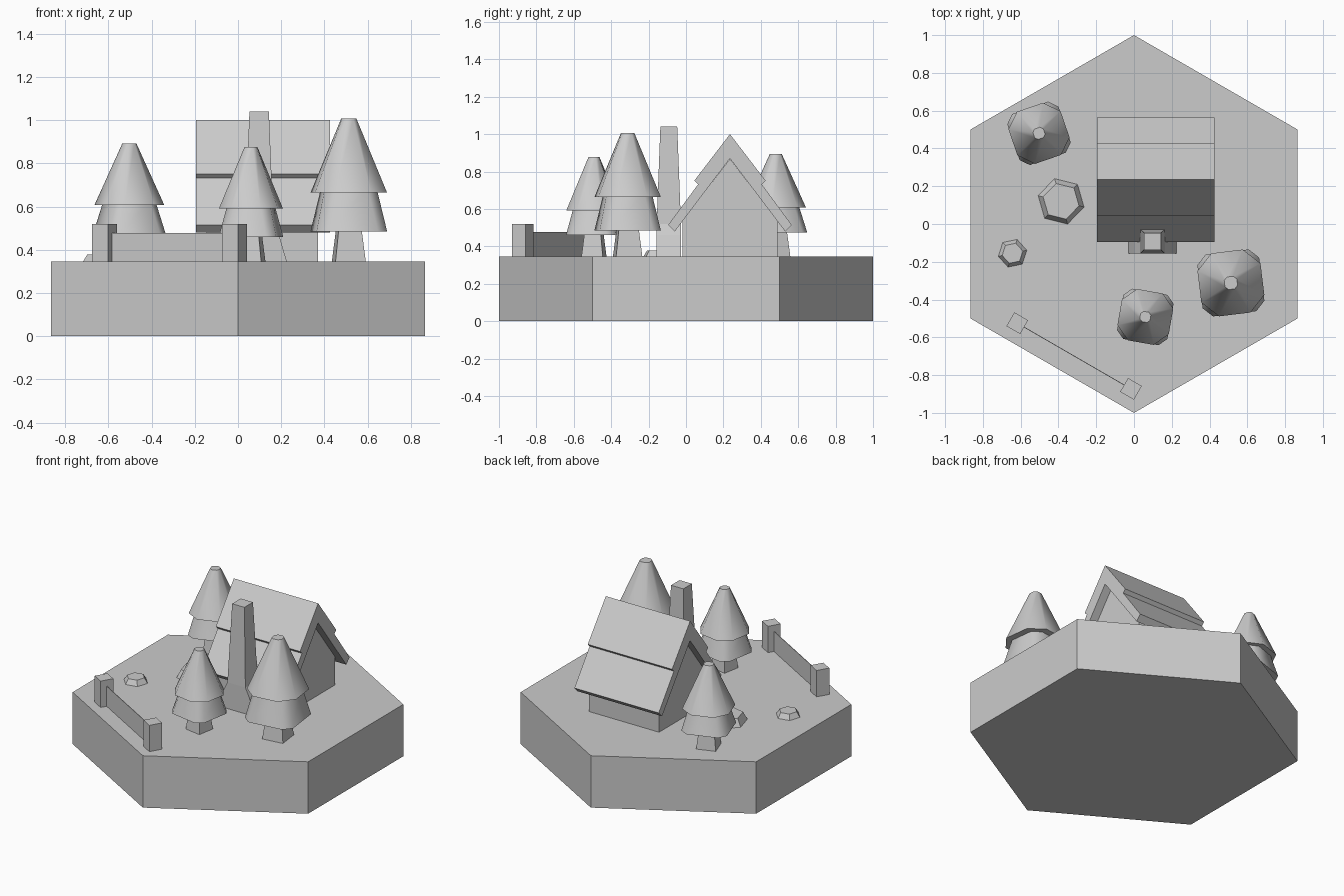
import bpy, bmesh
from math import sin, cos, radians, atan2, hypot, degrees

if "Cube" in bpy.data.objects:
    bpy.data.objects.remove(bpy.data.objects["Cube"])

G = 0.345  # ground level


def loft(name, rings, loc=(0, 0, 0), rot=0, smooth=False):
    """Skin a stack of equal-count 3D rings and cap both ends."""
    bm = bmesh.new()
    vs = [[bm.verts.new(p) for p in r] for r in rings]
    n = len(vs[0])
    for a, b in zip(vs, vs[1:]):
        for i in range(n):
            bm.faces.new((a[i], a[(i + 1) % n], b[(i + 1) % n], b[i]))
    bm.faces.new(vs[0][::-1])
    bm.faces.new(vs[-1])
    bmesh.ops.recalc_face_normals(bm, faces=bm.faces)
    me = bpy.data.meshes.new(name)
    bm.to_mesh(me)
    bm.free()
    ob = bpy.data.objects.new(name, me)
    bpy.context.collection.objects.link(ob)
    ob.location = loc
    ob.rotation_euler.z = radians(rot)
    if smooth:
        bpy.ops.object.select_all(action='DESELECT')
        ob.select_set(True)
        bpy.context.view_layer.objects.active = ob
        bpy.ops.object.shade_smooth_by_angle(angle=radians(50))
    return ob


def ngon(n, r, z, start=0):
    return [(r * cos(radians(start + 360 * i / n)), r * sin(radians(start + 360 * i / n)), z)
            for i in range(n)]


def rect(hx, hy, z):
    return [(-hx, -hy, z), (hx, -hy, z), (hx, hy, z), (-hx, hy, z)]


def cut_square(a, cut, z):
    """Square of half width a with corners cut off."""
    b = a - cut * a
    return [(a, -b, z), (a, b, z), (b, a, z), (-b, a, z),
            (-a, b, z), (-a, -b, z), (-b, -a, z), (b, -a, z)]


def extrude_x(name, profile, x0, x1):
    return loft(name, [[(x, y, z) for y, z in profile] for x in (x0, x1)])


# Hexagonal ground block
loft("ground", [ngon(6, 1, 0, 30), ngon(6, 1, G, 30)])

# House walls with gables
extrude_x("walls", [(-0.02, G), (0.49, G), (0.49, 0.535), (0.235, 0.868), (-0.02, 0.535)],
          -0.145, 0.37)

# Two-step roof: half profile from eave to ridge, mirrored about y = 0.235
half = [(-0.06, 0.48), (-0.095, 0.515), (0.065, 0.732), (0.045, 0.752)]
roof = half + [(0.235, 1.0)] + [(0.47 - y, z) for y, z in half[::-1]] + [(0.235, 0.87)]
extrude_x("roof", roof, -0.195, 0.425)

# Chimney with flared foot
loft("chimney", [rect(0.128, 0.065, G), rect(0.095, 0.065, 0.46), rect(0.066, 0.065, 0.52),
                 rect(0.045, 0.045, 1.04)], (0.098, -0.092, 0))


# Trees: square trunk and two foliage tiers
def tree(i, x, y, a, rot, skirt, edge, top):
    loc = (x, y, 0)
    loft(f"trunk_{i}", [rect(a * 0.42, a * 0.42, G), rect(a * 0.31, a * 0.31, skirt + 0.02)],
         loc, rot)
    loft(f"lower_foliage_{i}", [cut_square(a * 0.98, 0.3, skirt),
                                cut_square(a * 0.72, 0.4, edge + 0.02)], loc, rot, True)
    loft(f"upper_foliage_{i}", [cut_square(a, 0.5, edge), cut_square(a * 0.2, 0.5, top)],
         loc, rot, True)


tree(1, 0.513, -0.312, 0.168, 7, 0.485, 0.665, 1.007)
tree(2, 0.06, -0.492, 0.138, -10, 0.46, 0.592, 0.877)
tree(3, -0.503, 0.48, 0.146, 19, 0.475, 0.607, 0.893)

# Flat hexagonal stones
for name, x, y, r0, r1, h, rot in (("large_stone", -0.386, 0.12, 0.125, 0.098, 0.05, -14),
                                   ("small_stone", -0.643, -0.155, 0.077, 0.056, 0.033, 12)):
    loft(name, [ngon(6, r0, G), ngon(6, r1, G + h)], (x, y, 0), rot)

# Fence: two posts and a thin panel between them
p, q = (-0.618, -0.525), (-0.016, -0.873)
ang = degrees(atan2(q[1] - p[1], q[0] - p[0]))
for i, (x, y) in enumerate((p, q)):
    loft(f"fence_post_{i + 1}", [rect(0.042, 0.042, G), rect(0.042, 0.042, 0.52)], (x, y, 0), ang)
length = hypot(q[0] - p[0], q[1] - p[1]) / 2
loft("fence_panel", [rect(length, 0.002, G), rect(length, 0.002, 0.478)],
     ((p[0] + q[0]) / 2, (p[1] + q[1]) / 2, 0), ang)
